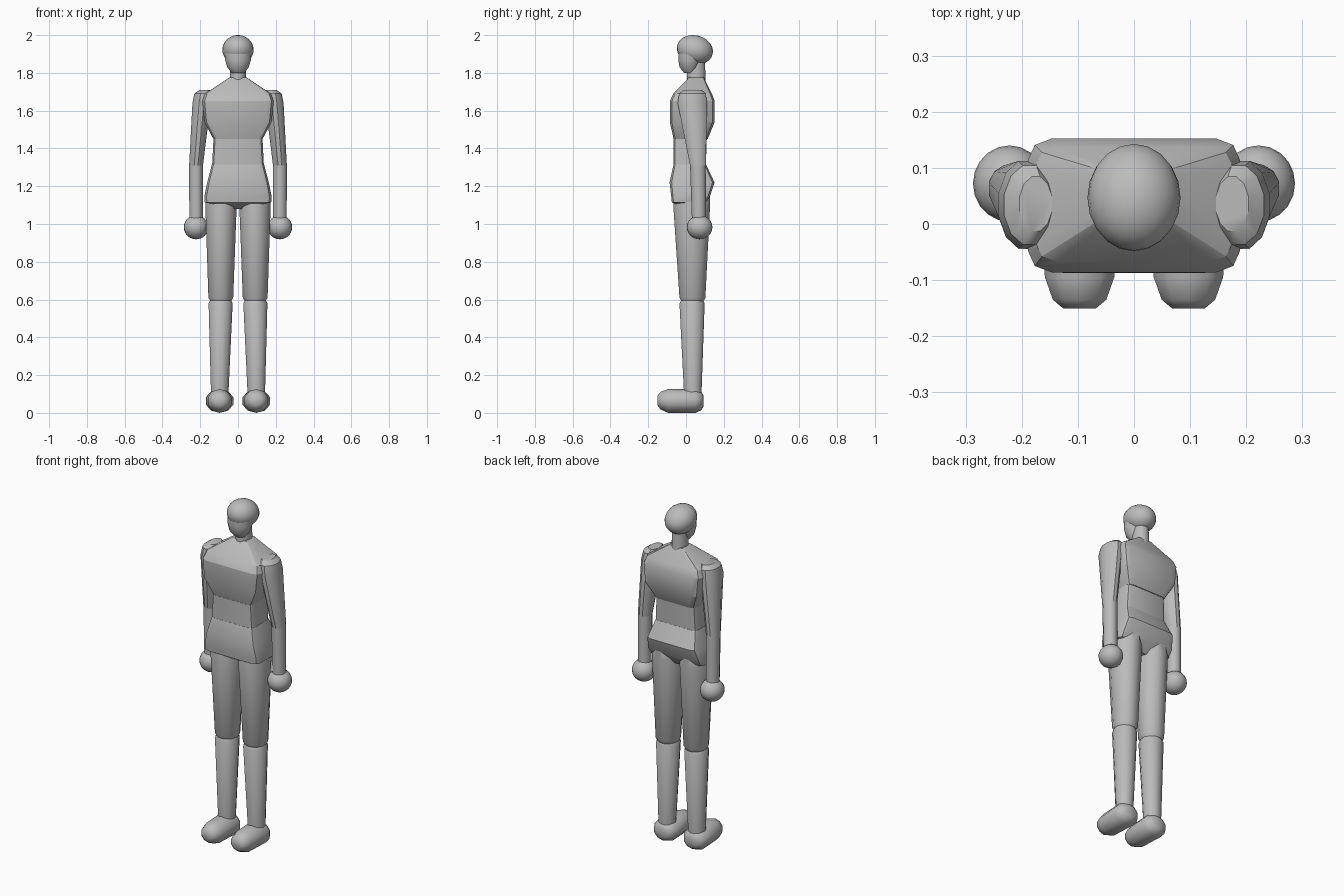
import bpy
import bmesh
from math import cos, sin, pi, radians
from mathutils import Matrix

cube = bpy.data.objects.get("Cube")
if cube:
    bpy.data.objects.remove(cube, do_unlink=True)

gray = bpy.data.materials.new("plain_gray")
gray.use_nodes = True
gray.diffuse_color = (0.5, 0.5, 0.5, 1)
gray.node_tree.nodes["Principled BSDF"].inputs["Base Color"].default_value = (0.5, 0.5, 0.5, 1)


def finish(bm, name, angle):
    bmesh.ops.recalc_face_normals(bm, faces=bm.faces)
    mesh = bpy.data.meshes.new(name)
    bm.to_mesh(mesh)
    bm.free()
    mesh.materials.append(gray)
    obj = bpy.data.objects.new(name, mesh)
    bpy.context.collection.objects.link(obj)
    bpy.ops.object.select_all(action='DESELECT')
    bpy.context.view_layer.objects.active = obj
    obj.select_set(True)
    bpy.ops.object.shade_smooth_by_angle(angle=radians(angle))
    return obj


def oval(n):
    return [(cos(2 * pi * (i + 0.5) / n), sin(2 * pi * (i + 0.5) / n)) for i in range(n)]


def rounded_box(cx=0.78, cy=0.68):
    # unit rectangle with three-point rounded corners
    pts = []
    for k, (sx, sy) in enumerate([(1, 1), (-1, 1), (-1, -1), (1, -1)]):
        arc = [(sx * (cx + (1 - cx) * cos(a)), sy * (cy + (1 - cy) * sin(a)))
               for a in (0, pi / 4, pi / 2)]
        pts += arc if k % 2 == 0 else arc[::-1]
    return pts


def loft(name, rings, section, side=1, along_y=False, angle=30):
    # each ring: position on the axis, centre pair, radius pair
    bm = bmesh.new()
    loops = []
    for h, a, b, ra, rb in rings:
        pts = [(side * (a + ra * u), b + rb * v) for u, v in section]
        loops.append([bm.verts.new((p, h, q) if along_y else (p, q, h)) for p, q in pts])
    for lo, hi in zip(loops, loops[1:]):
        for i in range(len(lo)):
            j = (i + 1) % len(lo)
            bm.faces.new((lo[i], lo[j], hi[j], hi[i]))
    bm.faces.new(loops[0])
    bm.faces.new(loops[-1])
    return finish(bm, name, angle)


def ball(name, centre, radii, tilt=0):
    bm = bmesh.new()
    bmesh.ops.create_uvsphere(bm, u_segments=20, v_segments=12, radius=1)
    bm.transform(Matrix.Translation(centre) @ Matrix.Rotation(radians(tilt), 4, 'X')
                 @ Matrix.Diagonal((*radii, 1)))
    return finish(bm, name, 40)


# Head
ball("skull", (0, 0.047, 1.922), (0.083, 0.097, 0.077), -14)
loft("jaw", [(1.80, 0, 0.02, 0.034, 0.03), (1.83, 0, 0.017, 0.058, 0.052),
             (1.87, 0, 0.02, 0.07, 0.062), (1.91, 0, 0.025, 0.072, 0.066)], oval(16), angle=40)
loft("neck", [(1.75, 0, 0.055, 0.044, 0.05), (1.87, 0, 0.053, 0.042, 0.048)], oval(16))

# Torso
box = rounded_box()
loft("chest", [(1.45, 0, 0.025, 0.13, 0.09), (1.54, 0, 0.033, 0.178, 0.119),
               (1.65, 0, 0.033, 0.189, 0.119), (1.69, 0, 0.035, 0.175, 0.102),
               (1.775, 0, 0.055, 0.047, 0.04)], box, angle=25)
loft("abdomen", [(1.31, 0, 0.02, 0.137, 0.085), (1.45, 0, 0.022, 0.13, 0.088)], box)
loft("pelvis", [(1.08, 0, 0.03, 0.03, 0.05), (1.115, 0, 0.015, 0.176, 0.09),
                (1.145, 0, 0.024, 0.178, 0.102), (1.22, 0, 0.032, 0.163, 0.119),
                (1.315, 0, 0.02, 0.138, 0.086)], box, angle=25)

# Limbs
for side, label in ((1, "left"), (-1, "right")):
    loft(label + "_upper_arm", [
        (1.31, 0.222, 0.063, 0.038, 0.043), (1.64, 0.193, 0.034, 0.05, 0.081),
        (1.69, 0.186, 0.034, 0.047, 0.073), (1.71, 0.175, 0.036, 0.03, 0.05)],
        oval(12), side, angle=35)
    loft(label + "_forearm", [(1.02, 0.222, 0.068, 0.037, 0.038),
                              (1.31, 0.222, 0.063, 0.038, 0.043)], oval(12), side, angle=35)
    ball(label + "_hand", (side * 0.222, 0.072, 0.983), (0.065, 0.068, 0.064))
    loft(label + "_thigh", [
        (0.59, 0.091, 0.034, 0.056, 0.06), (0.61, 0.091, 0.034, 0.068, 0.071),
        (1.1, 0.09, 0.03, 0.086, 0.101), (1.16, 0.093, 0.035, 0.075, 0.095),
        (1.2, 0.095, 0.04, 0.04, 0.06)], oval(12), side, angle=35)
    loft(label + "_shin", [
        (0.08, 0.097, 0.036, 0.047, 0.047), (0.58, 0.092, 0.032, 0.066, 0.069),
        (0.6, 0.092, 0.032, 0.055, 0.058)], oval(12), side, angle=35)
    loft(label + "_foot", [
        (-0.151, 0.097, 0.065, 0.03, 0.025), (-0.135, 0.097, 0.065, 0.05, 0.046),
        (-0.095, 0.097, 0.063, 0.065, 0.063), (0.05, 0.097, 0.063, 0.077, 0.063),
        (0.08, 0.097, 0.063, 0.058, 0.05), (0.093, 0.097, 0.063, 0.03, 0.03)],
        oval(10), side, along_y=True, angle=40)
